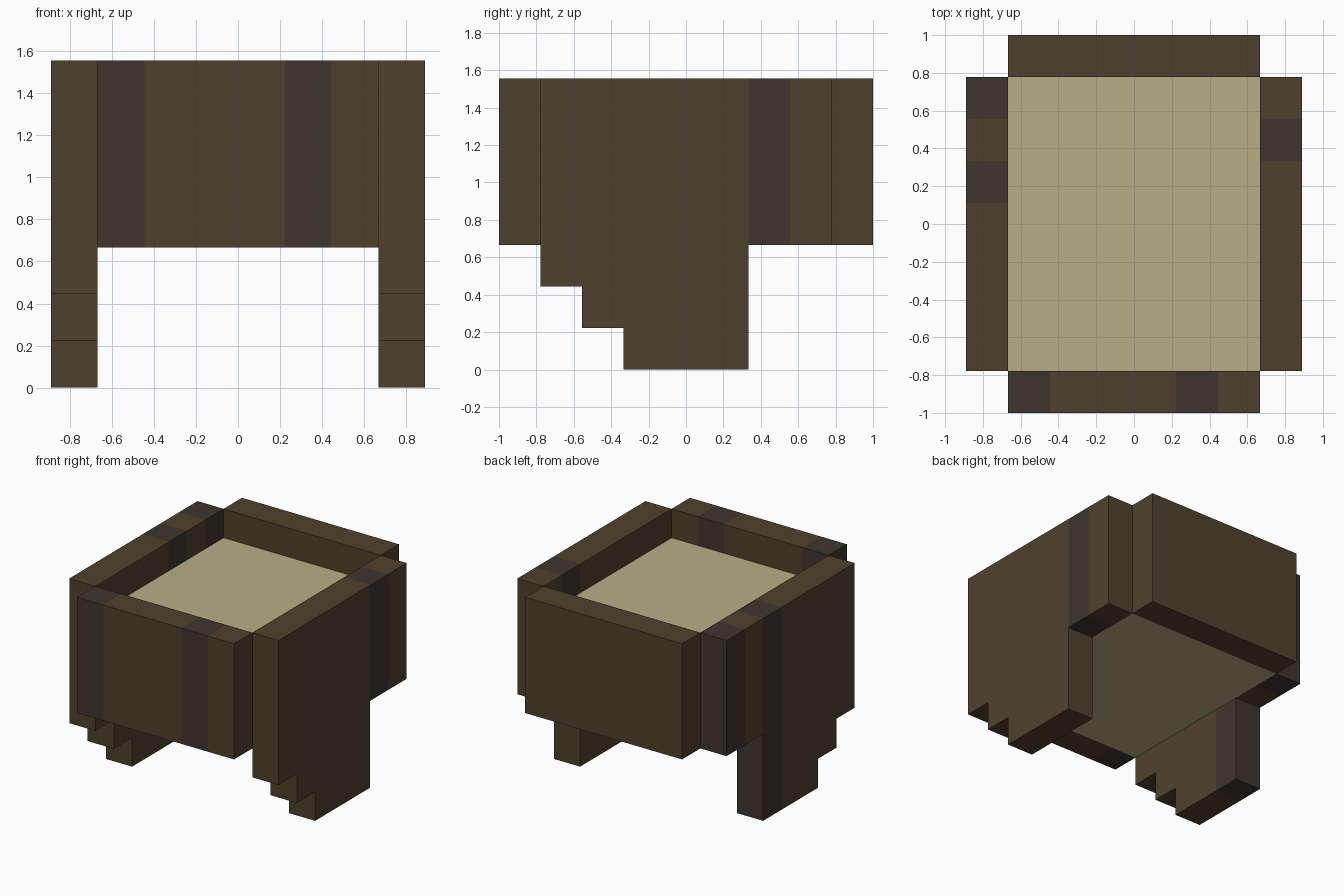
import bpy, bmesh
from mathutils import Vector

if "Cube" in bpy.data.objects:
    bpy.data.objects.remove(bpy.data.objects["Cube"])

U = 2 / 9  # one block


def material(name, rgb):
    mat = bpy.data.materials.new(name)
    lin = [((c / 255 + 0.055) / 1.055) ** 2.4 for c in rgb]
    mat.diffuse_color = (*lin, 1)
    mat.use_nodes = True
    mat.node_tree.nodes["Principled BSDF"].inputs["Base Color"].default_value = mat.diffuse_color
    return mat


WOOD = material("brown wood", (79, 64, 45))
DARK = material("dark wood", (61, 53, 47))
CREAM = material("cream", (183, 175, 135))


def panel(name, profile, thickness, mats, axis=0, stripes=()):
    """Extrude a profile (block units) and darken bands along one axis.
    profile: 3D points of one side; thickness: extrusion vector."""
    bm = bmesh.new()
    face = bm.faces.new([bm.verts.new(p) for p in profile])
    ext = bmesh.ops.extrude_face_region(bm, geom=[face], use_keep_orig=True)
    verts = [g for g in ext["geom"] if isinstance(g, bmesh.types.BMVert)]
    bmesh.ops.translate(bm, verts=verts, vec=thickness)
    bmesh.ops.recalc_face_normals(bm, faces=bm.faces[:])
    # cut the stripe borders
    normal = Vector([float(i == axis) for i in range(3)])
    for cut in {c for s in stripes for c in s}:
        bmesh.ops.bisect_plane(bm, geom=bm.verts[:] + bm.edges[:] + bm.faces[:],
                               plane_co=normal * cut, plane_no=normal, dist=1e-4)
    bm.normal_update()
    # a face takes the colour of the block just behind it
    for f in bm.faces:
        c = (f.calc_center_median() - f.normal * 0.1)[axis]
        f.material_index = int(any(a < c < b for a, b in stripes))
    bmesh.ops.scale(bm, verts=bm.verts[:], vec=(U, U, U))
    mesh = bpy.data.meshes.new(name)
    bm.to_mesh(mesh)
    bm.free()
    for m in mats:
        mesh.materials.append(m)
    obj = bpy.data.objects.new(name, mesh)
    bpy.context.collection.objects.link(obj)
    return obj


# side walls with stepped legs
SIDE = [(-3.5, 7), (-3.5, 2), (-2.5, 2), (-2.5, 1), (-1.5, 1), (-1.5, 0),
        (1.5, 0), (1.5, 3), (3.5, 3), (3.5, 7)]
for name, x, bands in (("left_side", -4, [(0.5, 1.5), (2.5, 3.5)]),
                       ("right_side", 3, [(1.5, 2.5)])):
    panel(name, [(x, y, z) for y, z in SIDE], (1, 0, 0), [WOOD, DARK], 1, bands)

# front and back walls
END = [(-3, 3), (3, 3), (3, 7), (-3, 7)]
for name, y, bands in (("front_wall", -4.5, [(-3, -2), (1, 2)]),
                       ("back_wall", 3.5, [])):
    panel(name, [(x, y, z) for x, z in END], (0, 1, 0), [WOOD, DARK], 0, bands)

# cream filling, one block below the rim
panel("filling", [(-3, -3.5, 3), (3, -3.5, 3), (3, 3.5, 3), (-3, 3.5, 3)],
      (0, 0, 3), [CREAM])
